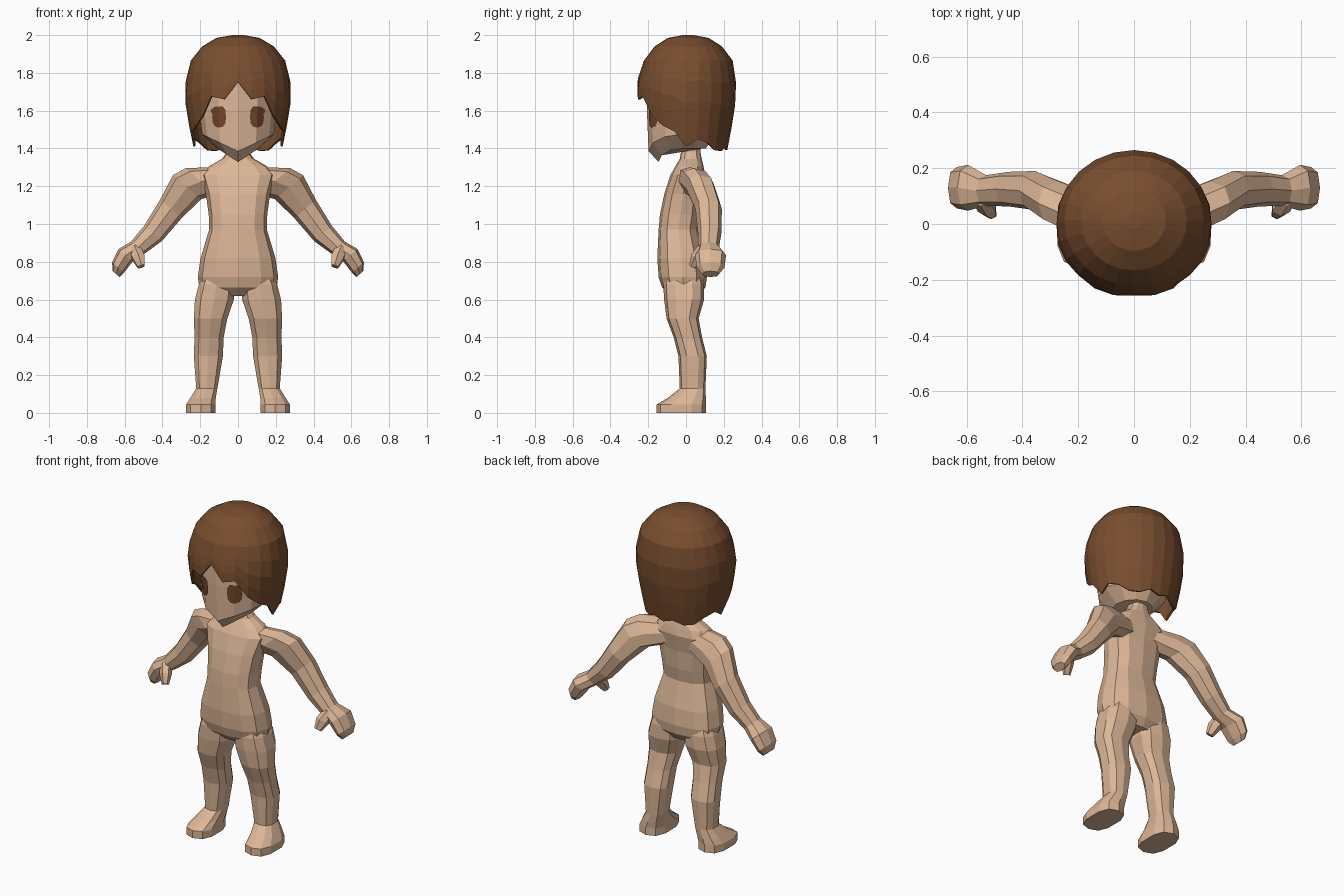
import bpy, bmesh
from math import sin, cos, pi, radians
from mathutils import Vector
from mathutils.bvhtree import BVHTree

cube = bpy.data.objects.get("Cube")
if cube:
    bpy.data.objects.remove(cube, do_unlink=True)


def material(name, rgb):
    m = bpy.data.materials.new(name)
    m.use_nodes = True
    m.diffuse_color = (*rgb, 1)
    bsdf = next(n for n in m.node_tree.nodes if n.type == 'BSDF_PRINCIPLED')
    bsdf.inputs["Base Color"].default_value = (*rgb, 1)
    bsdf.inputs["Roughness"].default_value = 0.9
    return m


SKIN = material("skin", (0.72, 0.47, 0.31))
HAIR = material("brown hair", (0.19, 0.075, 0.028))
EYE = material("eye brown", (0.17, 0.06, 0.025))


def finish(name, bm, mat, mirror=False):
    bmesh.ops.recalc_face_normals(bm, faces=bm.faces)
    me = bpy.data.meshes.new(name)
    bm.to_mesh(me)
    bm.free()
    me.materials.append(mat)
    ob = bpy.data.objects.new(name, me)
    bpy.context.collection.objects.link(ob)
    if mirror:
        ob.modifiers.new("mirror", 'MIRROR').use_mirror_merge = False
    return ob


def bridge(bm, a, b):
    n = len(a)
    for i in range(n):
        j = (i + 1) % n
        bm.faces.new((a[i], a[j], b[j], b[i]))


def spow(v, p):
    return abs(v) ** p * (1 if v >= 0 else -1)


def loft(rings, n=12, u=(1, 0, 0), v=(0, 1, 0), p=1.0, front_drop=None):
    """Skin rings of (x, y, z, radius_u, radius_v); column 0 faces the front."""
    bm = bmesh.new()
    u, v = Vector(u).normalized(), Vector(v).normalized()
    loops = []
    for k, (x, y, z, ru, rv) in enumerate(rings):
        loop = []
        for i in range(n):
            a = 2 * pi * i / n
            co = Vector((x, y, z)) + u * spow(sin(a), p) * ru - v * spow(cos(a), p) * rv
            if front_drop and cos(a) > 0:
                co.z -= front_drop[k] * (1 - abs(sin(a)))
            loop.append(bm.verts.new(co))
        loops.append(loop)
    for a, b in zip(loops, loops[1:]):
        bridge(bm, a, b)
    bm.faces.new(loops[0])
    bm.faces.new(loops[-1])
    return bm


# Torso, from crotch to neck
finish("torso", loft([
    (0, -.005, .62, .12, .075),
    (0, -.012, .665, .205, .115),
    (0, -.017, .72, .213, .128),
    (0, -.025, .82, .198, .127),
    (0, -.04, .97, .153, .105),
    (0, -.03, 1.05, .155, .108),
    (0, -.015, 1.16, .17, .10),
    (0, .01, 1.26, .20, .092),
    (0, .018, 1.305, .155, .075),
    (0, .025, 1.345, .085, .058),
    (0, .025, 1.38, .06, .052),
    (0, .025, 1.46, .055, .052)], p=.8), SKIN)

# Leg and foot, rooted inside the pelvis
finish("leg", loft([
    (.10, -.015, .78, .065, .085),
    (.113, -.012, .68, .098, .108),
    (.125, -.01, .60, .107, .106),
    (.145, -.018, .50, .092, .085),
    (.153, .01, .40, .08, .075),
    (.157, .035, .30, .08, .075),
    (.165, .035, .13, .058, .068),
    (.185, .005, .08, .07, .10),
    (.197, -.025, .045, .08, .13),
    (.197, -.025, 0, .08, .13)], n=10, p=.75), SKIN, True)

# Arm running from inside the shoulder down into a mitten hand
ARM_UP = (.76, 0, .65)
finish("arm", loft([
    (.09, .02, 1.245, .085, .07),
    (.195, .045, 1.225, .108, .08),
    (.27, .075, 1.195, .098, .078),
    (.355, .12, 1.08, .075, .07),
    (.45, .125, .95, .062, .062),
    (.53, .12, .875, .048, .055),
    (.595, .13, .835, .05, .082),
    (.635, .13, .77, .042, .074),
    (.645, .13, .735, .024, .045)], n=8, u=ARM_UP, p=.85), SKIN, True)
finish("thumb", loft([
    (.55, .10, .87, .035, .04),
    (.528, .06, .825, .038, .035),
    (.512, .035, .775, .022, .02)], n=6, u=(1, 0, -.3), v=(0, 1, -.5)), SKIN, True)

# Head, with a V-shaped jaw dropping towards the chin
head = loft([
    (0, -.02, 1.40, .11, .125),
    (0, -.02, 1.475, .19, .178),
    (0, -.012, 1.60, .205, .195),
    (0, -.01, 1.78, .205, .195),
    (0, 0, 1.92, .12, .12)], front_drop=[.072, .09, 0, 0, 0])
face_tree = BVHTree.FromBMesh(head)
finish("head", head, SKIN)

# Eyes: thin plates laid on the face
bm = bmesh.new()


def on_face(x, z):
    hit = face_tree.ray_cast(Vector((x, -1, z)), Vector((0, 1, 0)))[0]
    return bm.verts.new(hit - Vector((0, .007, 0)))


hub = on_face(.1, 1.565)
rim = [on_face(.1 + .037 * spow(sin(2 * pi * i / 12), .8),
               1.565 + .055 * spow(cos(2 * pi * i / 12), .8)) for i in range(12)]
for i in range(12):
    bm.faces.new((hub, rim[i], rim[(i + 1) % 12]))
lash = [on_face(x, z) for x, z in ((.065, 1.60), (.14, 1.585), (.145, 1.605), (.12, 1.622), (.08, 1.622))]
bm.faces.new(lash)
finish("eye", bm, EYE, True)

# Hair: a domed shell whose hem follows locks from the fringe to the nape
PROFILE = [(2.0, .03), (1.985, .115), (1.94, .19), (1.865, .25), (1.78, .275),
           (1.68, .284), (1.55, .265), (1.38, .23)]
HEM = [1.75, 1.66, 1.675, 1.57, 1.52, 1.49, 1.41, 1.45, 1.43, 1.39, 1.385, 1.41, 1.39]
COLUMNS = 24


def hair_radius(z):
    for (z1, r1), (z2, r2) in zip(PROFILE, PROFILE[1:]):
        if z >= z2:
            return r1 + (r2 - r1) * (z1 - z) / (z1 - z2)
    return PROFILE[-1][1]


bm = bmesh.new()
loops = []
for row in range(8):
    loop = []
    for i in range(COLUMNS):
        a = radians(15 * i)
        hem = HEM[min(i, COLUMNS - i)]
        z = PROFILE[row][0] if row < 4 else 1.865 + (hem - 1.865) * (row - 3) / 4
        r = hair_radius(z)
        # the crown sits slightly to the back
        shift = .012 * max(0, min(1, (z - 1.7) / .15))
        loop.append(bm.verts.new((sin(a) * r, -cos(a) * r * .94 + shift, z)))
    loops.append(loop)
for a, b in zip(loops, loops[1:]):
    bridge(bm, a, b)
bm.faces.new(loops[0])
hair = finish("hair", bm, HAIR)
shell = hair.modifiers.new("thickness", 'SOLIDIFY')
shell.thickness = .012
shell.offset = -1
